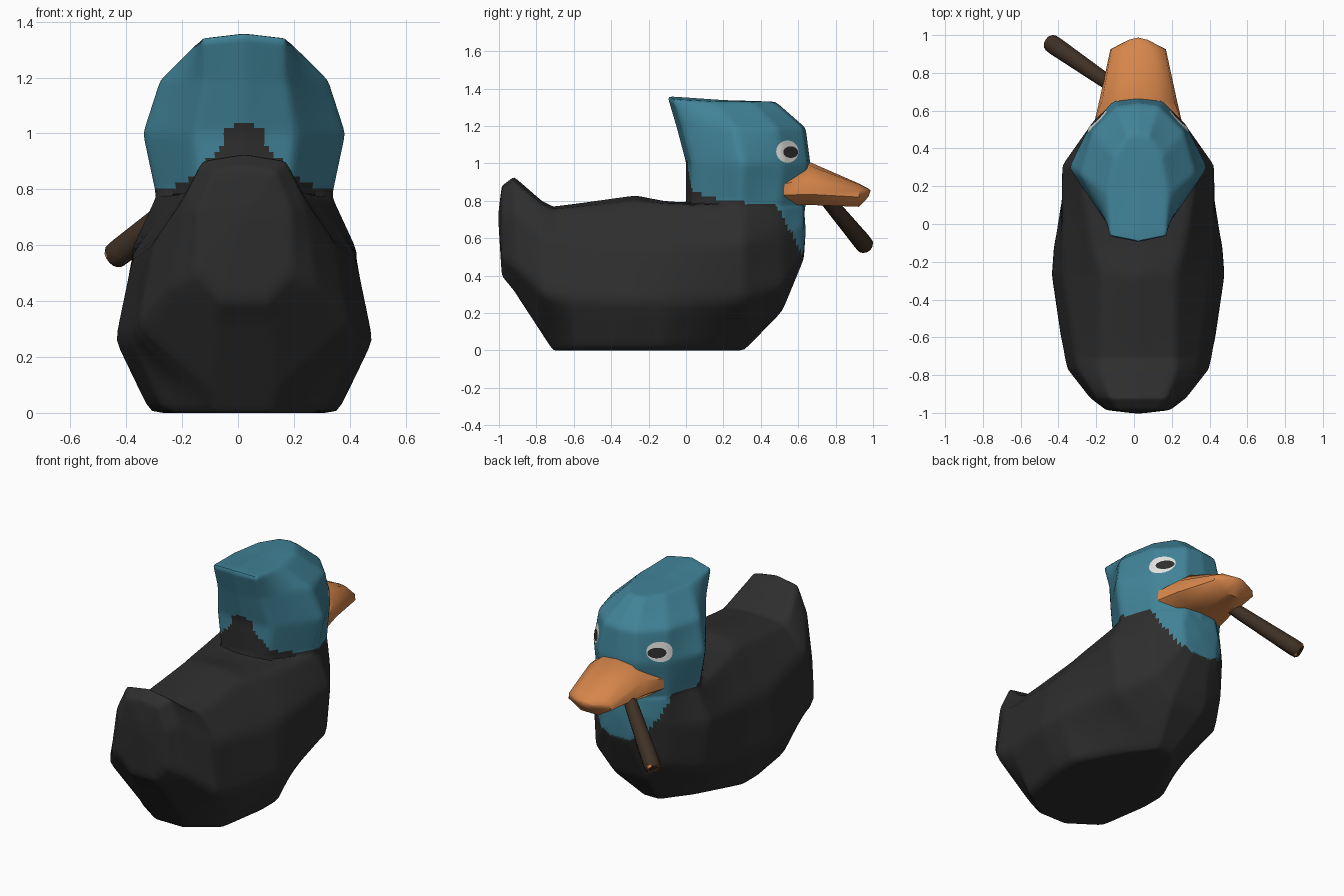
import bpy, bmesh, math
from mathutils import Vector
from mathutils.bvhtree import BVHTree

if "Cube" in bpy.data.objects:
    bpy.data.objects.remove(bpy.data.objects["Cube"])

CX = 0.022  # centre line of the bird


def material(name, rgb):
    m = bpy.data.materials.new(name)
    m.diffuse_color = (*rgb, 1)
    m.use_nodes = True
    m.node_tree.nodes["Principled BSDF"].inputs["Base Color"].default_value = m.diffuse_color
    return m


black = material("black_feathers", (0.027, 0.027, 0.027))
teal = material("teal_feathers", (0.052, 0.225, 0.31))
orange = material("orange", (0.68, 0.24, 0.07))
brown = material("dark_brown", (0.05, 0.03, 0.018))
white = material("eye_white", (0.75, 0.75, 0.73))


def add_object(name, bm, mats):
    me = bpy.data.meshes.new(name)
    for m in mats:
        me.materials.append(m)
    bm.to_mesh(me)
    bm.free()
    ob = bpy.data.objects.new(name, me)
    bpy.context.collection.objects.link(ob)
    return ob


def smooth(ob, angle):
    bpy.ops.object.select_all(action='DESELECT')
    ob.select_set(True)
    bpy.context.view_layer.objects.active = ob
    bpy.ops.object.shade_smooth_by_angle(angle=math.radians(angle))


def loft(halves, cap_a, cap_b, cuts):
    """Mirror each half ring in x, bridge the rings and fan both ends."""
    bm = bmesh.new()
    rings = []
    for half in halves:
        pts = half + [(-x, y, z) for x, y, z in half[-2:0:-1]]
        rings.append([bm.verts.new((x + CX, y, z)) for x, y, z in pts])
    n = len(rings[0])
    for a, b in zip(rings, rings[1:]):
        for i in range(n):
            j = (i + 1) % n
            bm.faces.new((a[i], a[j], b[j], b[i]))
    for ring, (y, z) in ((rings[0], cap_a), (rings[-1], cap_b)):
        c = bm.verts.new((CX, y, z))
        for i in range(n):
            bm.faces.new((ring[i], ring[(i + 1) % n], c))
    if cuts:
        bmesh.ops.subdivide_edges(bm, edges=bm.edges[:], cuts=cuts, use_grid_fill=True)
    bmesh.ops.recalc_face_normals(bm, faces=bm.faces[:])
    return bm


def section(y, zb, wb, wm, zm, wu, zu, wt, zt, zc):
    """Upright half cross-section: bottom, belly, shoulder, top, crown."""
    return [(0, y, zb), (wb, y, zb), (wm, y, zm), (wu, y, zu), (wt, y, zt), (0, y, zc)]


def head_ring(z, back, w, front, fb=0.5, rise=0, cheek=.7):
    """Level half ring, from the nape round to the face."""
    L = front - back
    return [(0, back, z + rise), (fb * w, back + .03, z + rise * .4), (w, back + .45 * L, z),
            (cheek * w, back + .78 * L, z), (.36 * w, front - .015, z), (0, front, z)]


# Body with raised tail
body = add_object("body_and_head", loft([
    section(-.985, .40, .08, .17, .50, .17, .72, .11, .865, .88),
    section(-.92, .32, .10, .26, .45, .22, .75, .15, .905, .93),
    section(-.77, .09, .12, .38, .31, .32, .62, .20, .78, .80),
    section(-.71, .00, .10, .395, .28, .335, .60, .20, .755, .77),
    section(-.59, .00, .285, .415, .27, .35, .59, .20, .765, .785),
    section(-.27, .00, .335, .462, .26, .40, .55, .20, .80, .83),
    section(-.12, .00, .335, .45, .26, .40, .57, .24, .785, .80),
    section(.15, .00, .18, .40, .26, .405, .57, .29, .78, .78),
    section(.31, .00, .05, .375, .27, .405, .58, .315, .78, .78),
    section(.515, .21, .12, .245, .34, .258, .60, .24, .77, .78),
    section(.63, .49, .06, .12, .53, .135, .68, .11, .77, .78),
], (-1.005, .72), (.64, .64), 7), [black, teal])

# Head, merged into the body
head = add_object("head_helper", loft([
    head_ring(.60, .05, .27, .615),
    head_ring(.78, .0, .32, .64, cheek=.78),
    head_ring(1.0, .0, .368, .665),
    head_ring(1.19, -.05, .305, .64, cheek=.8),
    head_ring(1.33, -.10, .16, .48, .95, .03, .8),
], (.3, .6), (.22, 1.338), 9), [black, teal])
mod = body.modifiers.new("merge", 'BOOLEAN')
mod.operation = 'UNION'
mod.solver = 'EXACT'
mod.object = head
bpy.context.view_layer.objects.active = body
bpy.ops.object.modifier_apply(modifier=mod.name)
bpy.data.objects.remove(head)

# Neck line: by distance from the centre at the nape, by y at the chest
nape = [(.0, 1.035), (.06, 1.025), (.075, .96), (.11, .925), (.2, .825), (.31, .795)]
chest = [(.3, .79), (.48, .775), (.58, .6), (.635, .49)]


def lookup(line, t):
    for (a, za), (b, zb) in zip(line, line[1:]):
        if t <= b:
            return za + (zb - za) * max(0, t - a) / (b - a)
    return line[-1][1]


# Soften the creases, then colour each face by the neck line
bm = bmesh.new()
bm.from_mesh(body.data)
bmesh.ops.remove_doubles(bm, verts=bm.verts[:], dist=.003)
for _ in range(2):
    bmesh.ops.smooth_vert(bm, verts=bm.verts[:], factor=.5,
                          use_axis_x=True, use_axis_y=True, use_axis_z=True)
for f in bm.faces:
    c = f.calc_center_median()
    limit = lookup(nape, abs(c.x - CX)) if c.y < .28 else lookup(chest, c.y)
    f.material_index = int(c.z > limit and c.y > -.3)
tree = BVHTree.FromBMesh(bm)
bm.to_mesh(body.data)
bm.free()
smooth(body, 60)

# Beak
beak = add_object("beak", loft([
    section(.525, .78, .17, .235, .83, .235, .89, .15, .95, .96),
    section(.655, .778, .13, .205, .835, .19, .92, .10, .99, 1.01),
    section(.925, .768, .06, .147, .82, .142, .857, .08, .888, .892),
    section(.975, .82, .02, .05, .84, .05, .85, .03, .862, .866),
], (.525, .85), (.987, .855), 0), [orange])
smooth(beak, 48)

# Eyes: thin discs laid on the cheeks
bm = bmesh.new()
for side in (-1, 1):
    for cy, cz, ry, rz, lift, mi in ((.54, 1.063, .06, .06, .003, 0),
                                     (.556, 1.06, .04, .031, .006, 1)):
        def on_cheek(r, a):
            p = Vector((CX + side, cy + ry * r * math.cos(a), cz + rz * r * math.sin(a)))
            hit, nor, _, _ = tree.ray_cast(p, Vector((-side, 0, 0)))
            return bm.verts.new(hit + Vector((side * .75, .65, 0)) * lift)
        N = 20
        rings = [[on_cheek(r, math.tau * i / N) for i in range(N)] for r in (.25, .6, 1)]
        faces = [bm.faces.new(rings[0])]
        for a, b in zip(rings, rings[1:]):
            for i in range(N):
                j = (i + 1) % N
                faces.append(bm.faces.new((a[i], b[i], b[j], a[j])))
        for f in faces:
            f.material_index = mi
            f.normal_update()
            if f.normal.x * side < 0:
                f.normal_flip()
add_object("eyes", bm, [white, black])

# Rolled stick held in the beak, with a glowing end
start, end = Vector((-.11, .73, .835)), Vector((-.45, .965, .553))
d = end - start
rot = d.to_track_quat('Z', 'Y')
bm = bmesh.new()
prev = None
for t, r in ((0, .036), (.15, .04), (.9, .049), (.975, .047), (1, .038), (1, .028), (.985, .02)):
    ring = [bm.verts.new(start + d * t + rot @ Vector((r * math.cos(math.tau * i / 12),
                                                       r * math.sin(math.tau * i / 12), 0)))
            for i in range(12)]
    if prev:
        for i in range(12):
            f = bm.faces.new((prev[i], prev[(i + 1) % 12], ring[(i + 1) % 12], ring[i]))
            # broken ember ring on the rim
            f.material_index = int((r == .028 and i % 3 != 0) or (r == .038 and i % 4 == 0))
    else:
        bm.faces.new(ring[::-1])
    prev = ring
bm.faces.new(prev)
bmesh.ops.recalc_face_normals(bm, faces=bm.faces[:])
smooth(add_object("rolled_stick", bm, [brown, orange]), 40)
